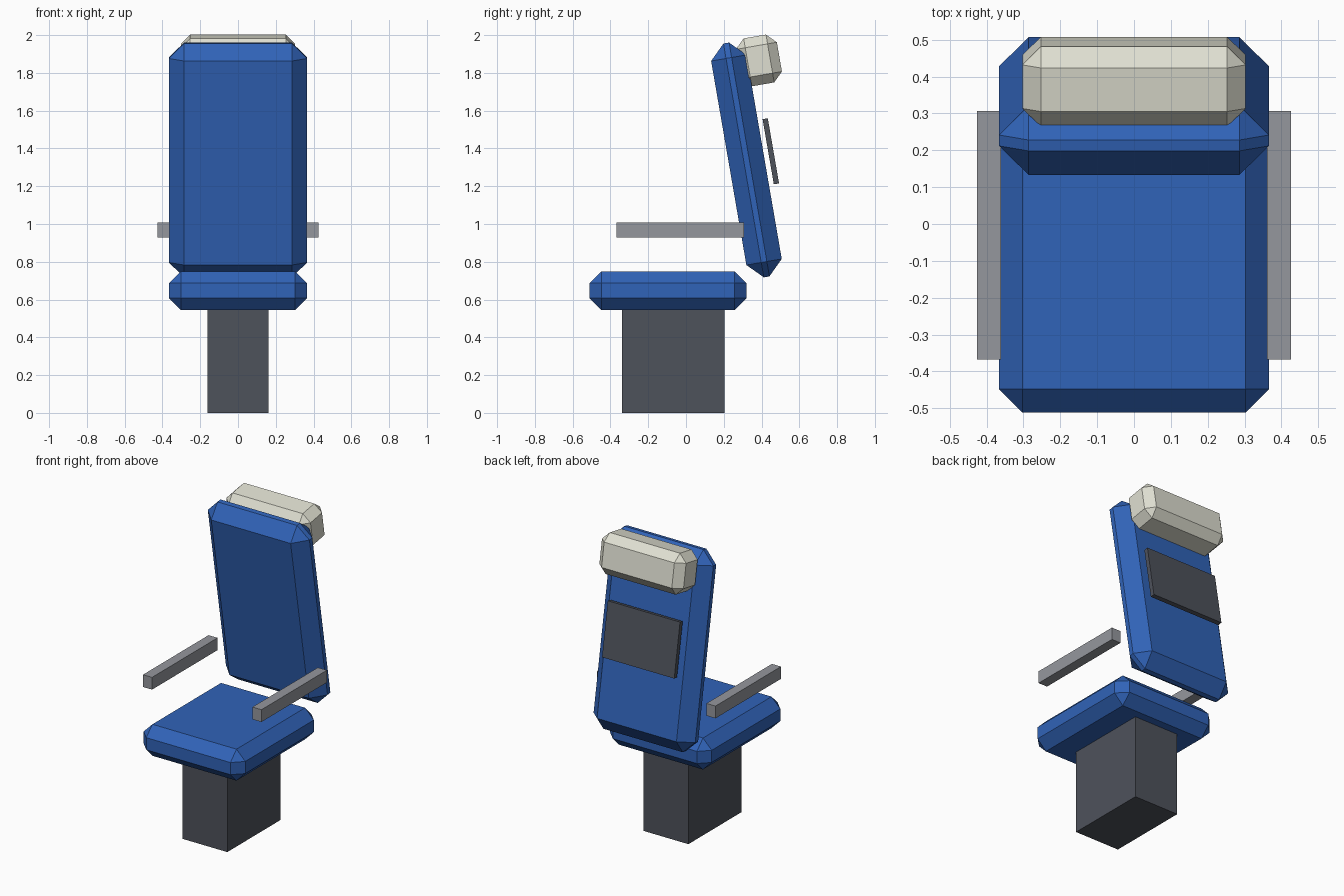
import bpy
import math

if "Cube" in bpy.data.objects:
    bpy.data.objects.remove(bpy.data.objects["Cube"])


def material(name, rgb):
    m = bpy.data.materials.new(name)
    m.diffuse_color = (*rgb, 1.0)
    m.use_nodes = True
    m.node_tree.nodes["Principled BSDF"].inputs["Base Color"].default_value = m.diffuse_color
    return m


blue = material("upholstery blue", (0.030, 0.125, 0.480))
cream = material("headrest cream", (0.74, 0.74, 0.64))
dark = material("dark grey", (0.076, 0.084, 0.105))
grey = material("armrest grey", (0.30, 0.31, 0.34))

TILT = math.radians(9.8)  # recline of the backrest and everything on it


def box(name, centre, size, mat, chamfer=0.0, tilt=0.0):
    """Box with optional flat chamfered edges, leaned back about x."""
    bpy.ops.mesh.primitive_cube_add(size=1, location=centre)
    ob = bpy.context.object
    ob.name = name
    ob.scale = size
    bpy.ops.object.transform_apply(location=False, rotation=False, scale=True)
    ob.rotation_euler.x = tilt
    ob.data.materials.append(mat)
    if chamfer:
        bev = ob.modifiers.new("chamfer", "BEVEL")
        bev.width = chamfer
        bev.segments = 1
        bev.limit_method = "NONE"
    return ob


# Pedestal and seat cushion
box("pedestal", (0, -0.0675, 0.274), (0.322, 0.545, 0.548), dark)
box("seat", (0, -0.095, 0.647), (0.732, 0.832, 0.205), blue, 0.063)

# Reclined backrest, headrest and rear panel
box("backrest", (0, 0.320, 1.339), (0.732, 0.19, 1.256), blue, 0.08, TILT)
box("headrest", (0, 0.386, 1.866), (0.606, 0.22, 0.257), cream, 0.05, TILT)
box("rear_panel", (0, 0.449, 1.385), (0.52, 0.028, 0.35), dark, 0, TILT)

# Armrests
for side, sx in (("left", -1), ("right", 1)):
    box(side + "_armrest", (sx * 0.394, -0.031, 0.969), (0.065, 0.674, 0.08), grey)
